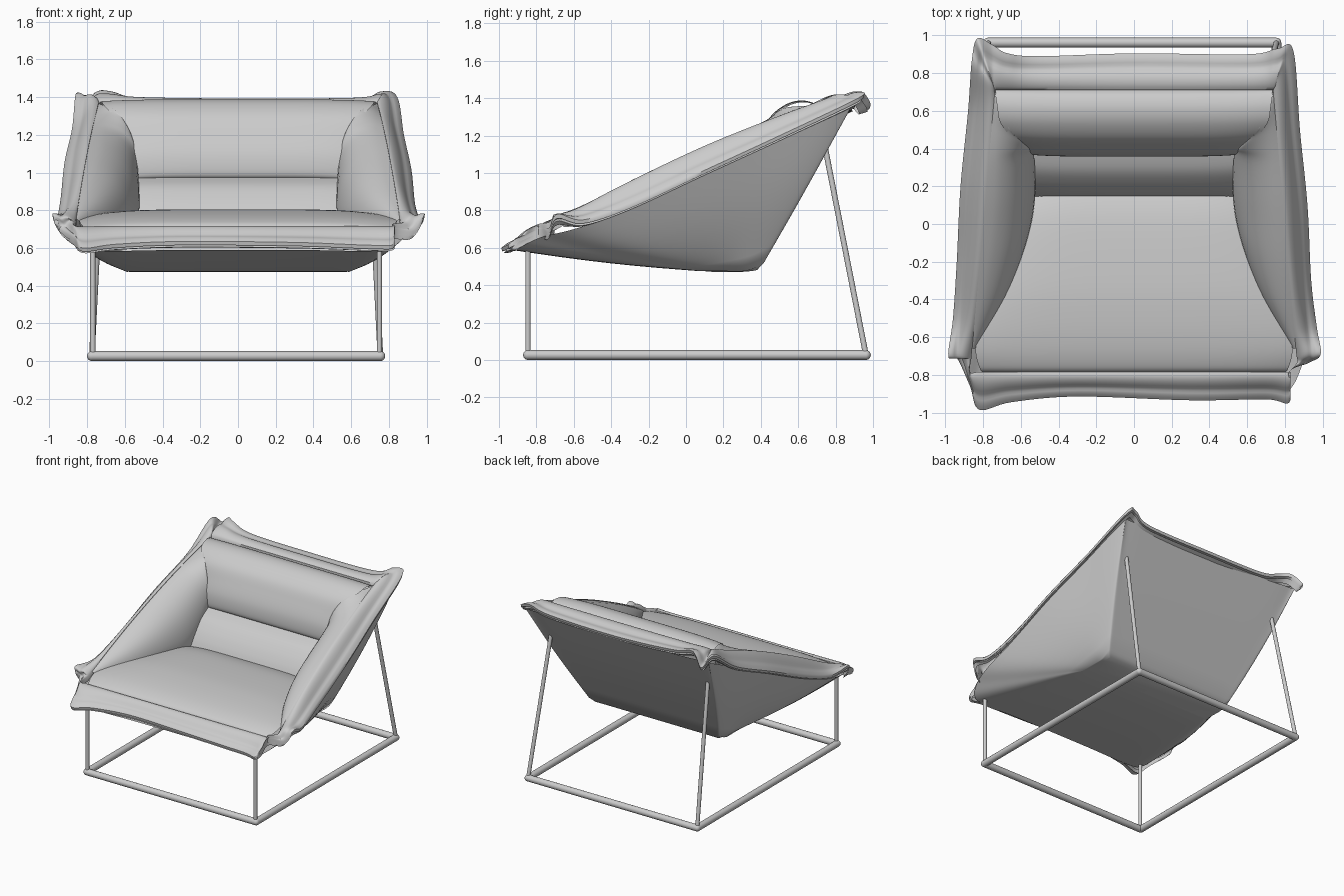
import bpy, math
from mathutils import Vector as V

if "Cube" in bpy.data.objects:
    bpy.data.objects.remove(bpy.data.objects["Cube"])

def material(name, c):
    m = bpy.data.materials.new(name)
    m.diffuse_color = (c, c, c, 1)
    m.use_nodes = True
    m.node_tree.nodes["Principled BSDF"].inputs["Base Color"].default_value = m.diffuse_color
    return m
FABRIC, METAL = material("grey fabric", 0.6), material("grey metal", 0.6)

def clamp(v, a, b):
    return max(a, min(b, v))

def spline(pts, sub, closed=False):
    # Catmull-Rom through the control points
    n, out = len(pts), []
    get = (lambda i: pts[i % n]) if closed else (lambda i: pts[clamp(i, 0, n - 1)])
    for i in range(n if closed else n - 1):
        a, b, c, d = (V(get(i + k)) for k in (-1, 0, 1, 2))
        for s in range(sub):
            t = s / sub
            out.append(0.5 * (2*b + (c - a)*t + (2*a - 5*b + 4*c - d)*t*t + (3*b - a - 3*c + d)*t**3))
    if not closed:
        out.append(V(pts[-1]))
    return out

def loft(name, rings, closed=False, cap=False, mat=FABRIC, angle=50):
    n = len(rings[0])
    faces = []
    for r in range(len(rings) - 1):
        for i in range(n if closed else n - 1):
            j = (i + 1) % n
            faces.append((r*n + i, r*n + j, (r+1)*n + j, (r+1)*n + i))
    if cap:
        faces.append(tuple(range((len(rings) - 1)*n, len(rings)*n)))
    me = bpy.data.meshes.new(name)
    me.from_pydata([tuple(p) for ring in rings for p in ring], [], faces)
    me.materials.append(mat)
    ob = bpy.data.objects.new(name, me)
    bpy.context.collection.objects.link(ob)
    bpy.ops.object.select_all(action='DESELECT')
    ob.select_set(True)
    bpy.context.view_layer.objects.active = ob
    bpy.ops.object.mode_set(mode='EDIT')
    bpy.ops.mesh.select_all(action='SELECT')
    bpy.ops.mesh.normals_make_consistent(inside=False)
    bpy.ops.object.mode_set(mode='OBJECT')
    bpy.ops.object.shade_smooth_by_angle(angle=math.radians(angle))
    return ob

# Outer rim of the fabric: clockwise from the back right, with crumpled corners
rim_pts = [(.845, .92, 1.40), (.88, .5, 1.20), (.92, .1, 1.015), (.94, -.3, .83), (.97, -.55, .75),
           (.99, -.69, .78), (.93, -.735, .69), (.82, -.79, .69), (.825, -.945, .62), (.7, -.93, .615),
           (.3, -.935, .63), (-.3, -.915, .635), (-.65, -.945, .62), (-.82, -.985, .60),
           (-.87, -.86, .65), (-.94, -.71, .70), (-.985, -.70, .78), (-.96, -.5, .765),
           (-.94, -.2, .87), (-.92, .2, 1.055), (-.88, .6, 1.235), (-.86, .87, 1.42),
           (-.83, .985, 1.36), (-.75, .95, 1.43), (-.67, .905, 1.43), (-.5, .89, 1.385),
           (0, .905, 1.365), (.6, .9, 1.375), (.76, .93, 1.43)]

def seam_z(y):
    return 1.05 + .455*y + .05*max(0, 1 - (y/.72)**2) + .02*clamp((-.7 - y)/.08, 0, 1)

def seam_pt(p):
    y = clamp(p[1], -.785, .71)
    w = .86 - (y + .68)*.088
    return (clamp(p[0], -w, w), y, seam_z(y))

SUB = 8
rim = spline(rim_pts, SUB, True)
seam = spline([seam_pt(p) for p in rim_pts], SUB, True)

# Padded border between the inner seam and the rim
rings = [[p - V((0, 0, .04)) for p in seam]]
for k in range(13):
    f = k/12
    puff = .022*abs(math.sin(math.pi*min(1, f/.62)))**.7 if f < .62 else .008*math.sin(math.pi*(f - .62)/.38)
    rings.append([s.lerp(r, f) + V((0, 0, puff)) for s, r in zip(seam, rim)])
# folded double edge underneath
for f, dz in ((.03, .022), (.22, .018), (.06, .034), (.22, .05)):
    rings.append([r.lerp(s, f) - V((0, 0, dz)) for s, r in zip(seam, rim)])
loft("border", rings, True)

# Outer shell tapering to the soft fold at the bottom
half = [(.45, .875, 1.345), (.78, .88, 1.36), (.835, .85, 1.345), (.87, .45, 1.16), (.905, .05, .97), (.92, -.35, .785),
        (.92, -.6, .70), (.88, -.78, .655), (.81, -.89, .60), (.68, -.905, .585), (.3, -.905, .59)]
shell_pts = half + [(-x, y, z) for x, y, z in reversed(half)]

def base_pt(p, grow):
    # matching point on the small rounded rectangle at the fold
    x = (.56 + grow)*clamp(p[0]/.81, -1, 1)
    f = clamp((p[1] + .87)/1.73, 0, 1)
    y = .14 - grow*2 + f*(.24 + grow*3.2)
    return (x, y, .472 + (.003 if grow else 0) + max(0, y - .37))

def relax(ring, passes):
    # soften the corners of a ring
    n = len(ring)
    for _ in range(passes):
        ring = [(ring[i - 1] + ring[i]*2 + ring[(i + 1) % n])/4 for i in range(n)]
    return ring

top, lo, mid, inn = (spline(c, SUB, True) for c in
                     [shell_pts] + [[base_pt(p, g) for p in shell_pts] for g in (.03, .018, 0)])
rings = [relax([a.lerp(b, k/8) + V((a.x*.015, 0, -.012))*math.sin(math.pi*k/8) for a, b in zip(top, lo)], k*3)
         for k in range(9)] + [relax(mid, 24), relax(inn, 24)]
loft("shell", rings, True, cap=True, angle=75)

def pad(name, prof, sag):
    # prof rows: half width, y, z; the pad sinks towards both ends
    rings = []
    for p in spline(prof, 6):
        ring = []
        for i in range(33):
            u = -1 + i/16
            s = abs(u)**5
            ring.append(V((u*p.x, p.y + sag[0]*s, p.z + sag[1]*s)))
        rings.append(ring)
    return loft(name, rings, angle=60)

# Seat and back cushions
pad("seat", [(.80, -.79, .70), (.82, -.76, .735), (.84, -.66, .77), (.80, -.5, .795), (.72, -.3, .805),
             (.62, 0, .79), (.57, .15, .755), (.56, .19, .72)], (0, -.025))
pad("lower_back", [(.56, .14, .74), (.56, .17, .80), (.56, .22, .87), (.56, .29, .935), (.56, .40, .985)], (.01, 0))
pad("upper_back", [(.55, .42, .965), (.55, .375, .972), (.55, .358, 1.01), (.56, .365, 1.10), (.585, .40, 1.20),
                   (.65, .45, 1.30), (.71, .53, 1.365), (.725, .61, 1.388), (.735, .68, 1.375), (.735, .715, 1.34)],
    (.01, -.01))

# Side cushions: outer seam edge to inner crease edge, puffed in between
outer = spline([(.862 - (y + .68)*.088, y, seam_z(y) - .005) for y in (.70, .6, .5, .4, .28, .08, -.18, -.42, -.66)], 6)
inner = spline([(.725, .69, 1.345), (.665, .50, 1.325), (.595, .435, 1.25), (.55, .40, 1.14), (.53, .37, .97),
                (.53, .14, .735), (.575, -.10, .74), (.68, -.38, .735), (.84, -.655, .71)], 6)
for side, name in ((1, "right"), (-1, "left")):
    n = len(outer)
    rings = []
    for k in range(13):
        f = k/12
        ring = []
        for i in range(n):
            a, b = outer[i], inner[i]
            h = .24*(a - b).length*(math.sin(math.pi*f)**.75)
            p = a.lerp(b, f) + h*V((-.64, -.1, .70))
            ring.append(V((p.x*side, p.y, p.z)))
        rings.append(ring)
    loft(name + "_side_cushion", rings, angle=60)

# Tubular frame
def tube(name, a, b, r):
    a, b = V(a), V(b)
    q = (b - a).to_track_quat('Z', 'Y')
    bpy.ops.mesh.primitive_cylinder_add(vertices=20, radius=r, depth=(b - a).length, location=(a + b)/2)
    ob = bpy.context.object
    ob.rotation_euler = q.to_euler()
    ob.name = name
    ob.data.materials.append(METAL)
    bpy.ops.object.shade_smooth_by_angle(angle=math.radians(40))

X, CX, F, B, Z, R = .765, -.01, -.845, .962, .027, .026
tube("base_front", (CX - X, F, Z), (CX + X, F, Z), R)
tube("base_back", (CX - X, B, Z), (CX + X, B, Z), R)
for s, n in ((1, "right"), (-1, "left")):
    x = CX + s*X
    tube("base_" + n, (x, F, Z), (x, B, Z), R)
    tube("front_leg_" + n, (x - s*.005, F, Z), (x - s*.005, F, .61), .014)
    tube("back_leg_" + n, (x, B, Z), (x - s*.055, .745, 1.13), .015)
    for y in (F, B):
        bpy.ops.mesh.primitive_uv_sphere_add(segments=20, ring_count=12, radius=R, location=(x, y, Z))
        bpy.context.object.name = "base_corner"
        bpy.context.object.data.materials.append(METAL)
        bpy.ops.object.shade_smooth()
